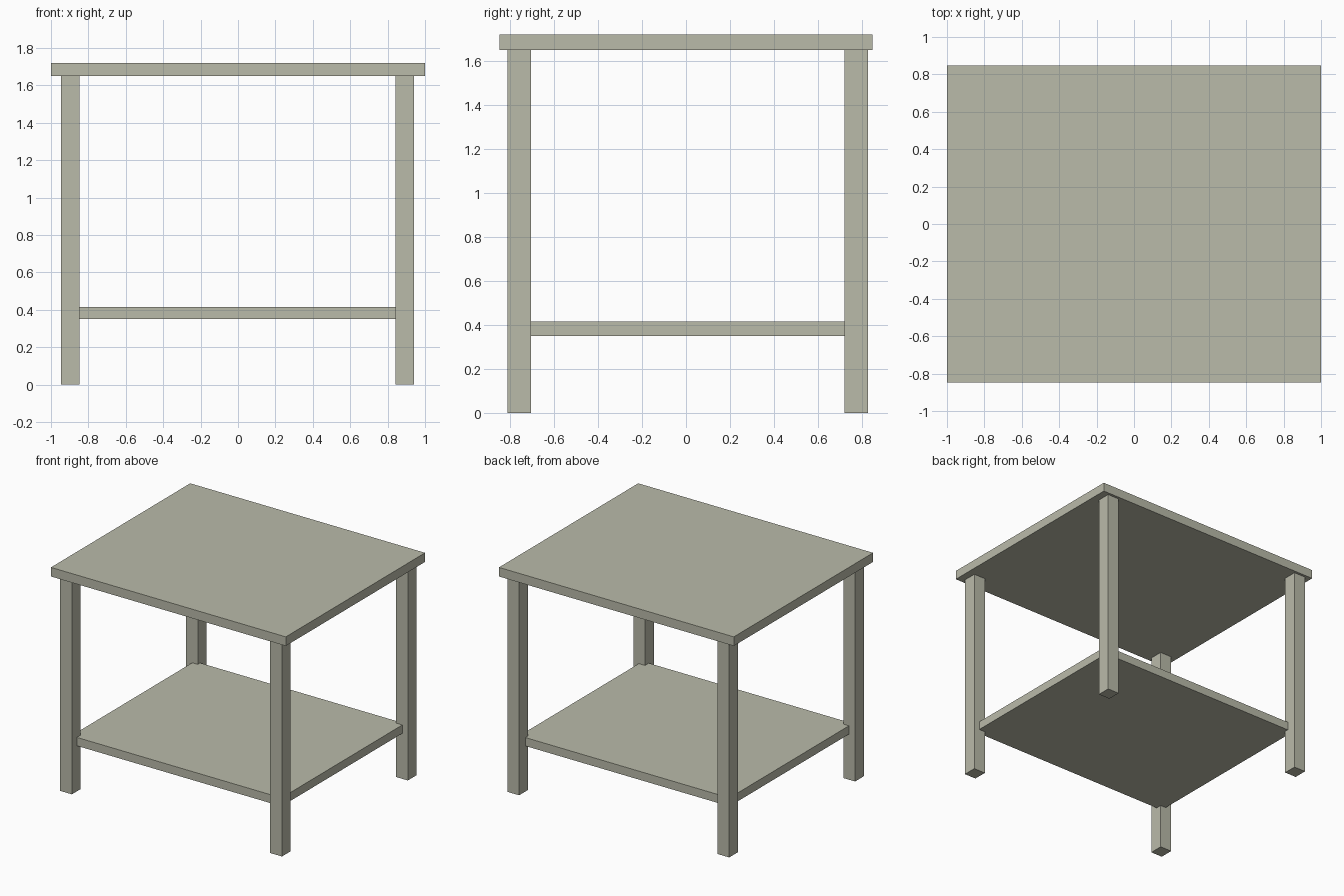
import bpy

if "Cube" in bpy.data.objects:
    bpy.data.objects.remove(bpy.data.objects["Cube"])

# One colour for the whole table
paint = bpy.data.materials.new("pale grey olive")
paint.diffuse_color = (0.49, 0.495, 0.40, 1.0)
paint.use_nodes = True
paint.node_tree.nodes["Principled BSDF"].inputs["Base Color"].default_value = paint.diffuse_color


def box(name, x, y, z):
    """Box from (min, max) ranges on each axis."""
    bpy.ops.mesh.primitive_cube_add(size=1, location=[(a + b) / 2 for a, b in (x, y, z)])
    ob = bpy.context.object
    ob.name = name
    ob.scale = [b - a for a, b in (x, y, z)]
    bpy.ops.object.transform_apply(location=False, rotation=False, scale=True)
    ob.data.materials.append(paint)
    return ob


# Table top and lower shelf (shelf corners are let into the legs)
box("table_top", (-1.0, 1.0), (-0.847, 0.847), (1.65, 1.72))
box("lower_shelf", (-0.895, 0.895), (-0.75, 0.75), (0.35, 0.415))

# Four square legs, very slightly off centre
for side, x in (("left", (-0.947, -0.847)), ("right", (0.842, 0.942))):
    for end, y in (("front", (-0.811, -0.704)), ("back", (0.721, 0.827))):
        box(f"{end}_{side}_leg", x, y, (0.0, 1.65))
